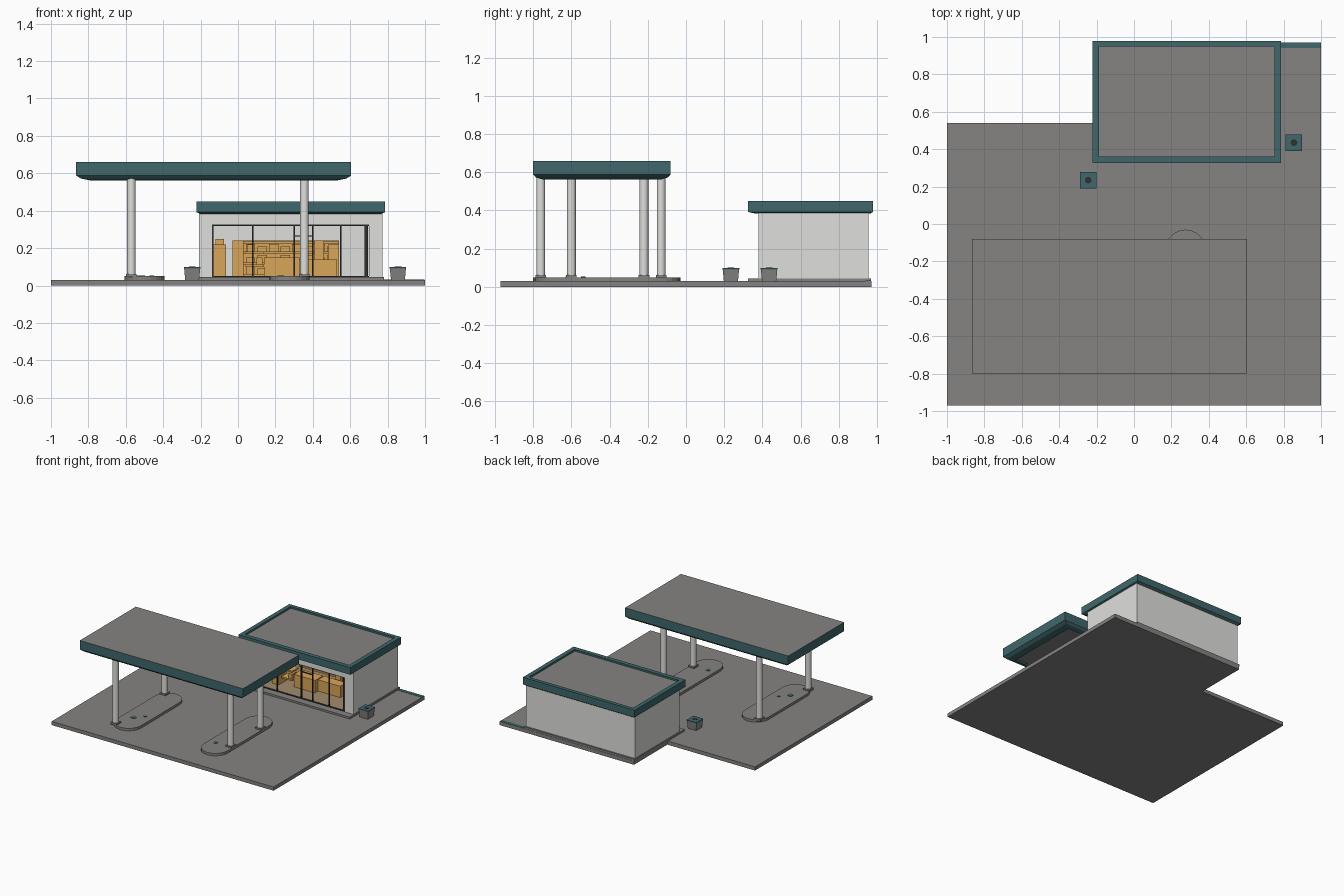
import bpy, bmesh, math


def material(name, rgb):
    m = bpy.data.materials.new(name)
    m.diffuse_color = (*rgb, 1)
    return m


GREY = material("concrete grey", (0.235, 0.228, 0.222))
TEAL = material("dark teal", (0.05, 0.135, 0.145))
WHITE = material("off white", (0.74, 0.74, 0.72))
ORANGE = material("warm orange", (0.70, 0.38, 0.10))
TAN = material("tan floor", (0.36, 0.26, 0.15))
DARK = material("dark frame", (0.03, 0.03, 0.03))


def finish(name, bm, *mats):
    bmesh.ops.recalc_face_normals(bm, faces=bm.faces)
    me = bpy.data.meshes.new(name)
    bm.to_mesh(me)
    bm.free()
    for m in mats:
        me.materials.append(m)
    ob = bpy.data.objects.new(name, me)
    bpy.context.collection.objects.link(ob)
    return ob


def boxes(name, mat, *dims):
    """One object from boxes given as (x0, x1, y0, y1, z0, z1)."""
    bm = bmesh.new()
    for x0, x1, y0, y1, z0, z1 in dims:
        vs = bmesh.ops.create_cube(bm, size=1)["verts"]
        for v in vs:
            v.co = (x0 if v.co.x < 0 else x1, y0 if v.co.y < 0 else y1,
                    z0 if v.co.z < 0 else z1)
    return finish(name, bm, mat)


def prism(name, pts, z0, z1, mat):
    bm = bmesh.new()
    f = bm.faces.new([bm.verts.new((x, y, z0)) for x, y in pts])
    top = bmesh.ops.extrude_face_region(bm, geom=[f])["geom"]
    for v in top:
        if isinstance(v, bmesh.types.BMVert):
            v.co.z = z1
    return finish(name, bm, mat)


def cylinder(name, x, y, r, z0, z1, mat, n=20):
    pts = [(x + r * math.cos(2 * math.pi * i / n), y + r * math.sin(2 * math.pi * i / n))
           for i in range(n)]
    ob = prism(name, pts, z0, z1, mat)
    for p in ob.data.polygons:
        p.use_smooth = abs(p.normal.z) < 0.5
    return ob


def rings(name, levels, *mats):
    """Stacked rectangles (x0, x1, y0, y1, z), capped at both ends."""
    bm = bmesh.new()
    loops = [[bm.verts.new(p) for p in ((a, c, z), (b, c, z), (b, d, z), (a, d, z))]
             for a, b, c, d, z in levels]
    bm.faces.new(loops[0])
    for lo, hi in zip(loops, loops[1:]):
        for i in range(4):
            j = (i + 1) % 4
            bm.faces.new((lo[i], lo[j], hi[j], hi[i]))
    bm.faces.new(loops[-1])
    return finish(name, bm, *mats)


# L-shaped forecourt slab
prism("forecourt_slab", [(-1, -0.97), (1, -0.97), (1, 0.97), (-0.21, 0.97),
                         (-0.21, 0.54), (-1, 0.54)], 0, 0.03, GREY)
boxes("back_edge_strip", TEAL, (0.78, 0.998, 0.94, 0.969, 0.029, 0.032))

# Canopy: grey top and soffit panel, teal fascia
canopy = rings("canopy", [(-0.78, 0.52, -0.74, -0.14, 0.572),
                          (-0.79, 0.53, -0.75, -0.13, 0.562),
                          (-0.84, 0.58, -0.785, -0.095, 0.572),
                          (-0.865, 0.605, -0.80, -0.08, 0.588),
                          (-0.865, 0.605, -0.80, -0.08, 0.66)], TEAL, GREY)
for p in canopy.data.polygons:
    zs = [canopy.data.vertices[i].co.z for i in p.vertices]
    if max(zs) - min(zs) < 0.001:
        p.material_index = 1

# Pump islands with their columns
for side, xc, y0, y1, col_x, col_ys in (("left", -0.50, -0.80, -0.085, -0.57, (-0.76, -0.13)),
                                        ("right", 0.275, -0.79, -0.03, 0.355, (-0.60, -0.22))):
    r = 0.108
    pts = [(xc + r * math.cos(math.pi * i / 10), y1 - r + r * math.sin(math.pi * i / 10))
           for i in range(11)]
    pts += [(xc - r * math.cos(math.pi * i / 10), y0 + r - r * math.sin(math.pi * i / 10))
            for i in range(11)]
    prism(side + "_island", pts, 0.029, 0.05, GREY)
    for k, y in enumerate(col_ys):
        tag = side + ("_front", "_back")[k]
        cylinder(tag + "_column", col_x, y, 0.023, 0.05, 0.575, WHITE)
        boxes(tag + "_column_foot", GREY,
              (col_x - 0.028, col_x + 0.028, y - 0.028, y + 0.028, 0.045, 0.062))

# Small round covers on the islands
for x, y, r in ((-0.52, -0.60, 0.022), (-0.46, -0.537, 0.012), (0.228, -0.614, 0.018)):
    cylinder("island_cover", x, y, r, 0.049, 0.053, TEAL, 12)

# Shop shell: plinth, walls around the wide front opening, floor
boxes("shop_plinth", GREY, (-0.215, 0.78, 0.325, 0.968, 0.029, 0.045))
boxes("shop_walls", WHITE,
      (-0.208, -0.185, 0.38, 0.955, 0.045, 0.40),
      (0.75, 0.773, 0.38, 0.955, 0.045, 0.40),
      (-0.185, 0.75, 0.932, 0.955, 0.045, 0.40),
      (-0.185, -0.14, 0.38, 0.403, 0.045, 0.40),
      (0.70, 0.75, 0.38, 0.403, 0.045, 0.40),
      (-0.14, 0.70, 0.38, 0.403, 0.325, 0.40))
boxes("shop_floor", TAN, (-0.185, 0.75, 0.39, 0.932, 0.044, 0.048))

# Shop roof: teal fascia with a raised rim around a grey deck
roof = rings("shop_roof", [(-0.20, 0.765, 0.365, 0.965, 0.383),
                           (-0.222, 0.785, 0.325, 0.978, 0.392),
                           (-0.222, 0.785, 0.325, 0.978, 0.45),
                           (-0.188, 0.75, 0.36, 0.948, 0.45),
                           (-0.188, 0.75, 0.36, 0.948, 0.436)], TEAL, GREY)
for p in roof.data.polygons:
    if p.center.z < 0.384 or (abs(p.normal.z) > 0.9 and 0.43 < p.center.z < 0.44):
        p.material_index = 1

# Window and door frames
bars = [(x - 0.004, x + 0.004, 0.384, 0.396, 0.045, 0.325)
        for x in (-0.136, 0.08, 0.30, 0.40, 0.55, 0.692)]
bars += [(-0.14, 0.70, 0.384, 0.396, 0.319, 0.325), (-0.14, 0.70, 0.384, 0.396, 0.045, 0.051),
         (0.676, 0.688, 0.384, 0.396, 0.05, 0.32), (0.30, 0.40, 0.384, 0.396, 0.262, 0.267)]
boxes("window_frames", DARK, *bars)

# Shop furniture
boxes("standing_cooler", ORANGE, (-0.13, -0.065, 0.52, 0.59, 0.048, 0.22),
      (-0.12, -0.075, 0.53, 0.58, 0.22, 0.25))
shelf = [(-0.03, 0.54, 0.91, 0.93, 0.048, 0.24)]
shelf += [(-0.03, 0.54, 0.83, 0.91, z, z + 0.012) for z in (0.05, 0.11, 0.17, 0.225)]
shelf += [(-0.02 + 0.062 * i, 0.03 + 0.062 * i, 0.84, 0.91, z, z + 0.03 + 0.012 * ((i + k) % 2))
          for i in range(9) for k, z in enumerate((0.06, 0.12, 0.18))]
boxes("back_shelves", ORANGE, *shelf)
boxes("front_display_rack", ORANGE, (-0.03, 0.03, 0.48, 0.58, 0.048, 0.24),
      (0.04, 0.14, 0.50, 0.58, 0.10, 0.112), (0.04, 0.14, 0.50, 0.58, 0.17, 0.182),
      (0.05, 0.08, 0.51, 0.57, 0.182, 0.22), (0.10, 0.13, 0.51, 0.57, 0.112, 0.15))
boxes("counter", ORANGE, (0.14, 0.33, 0.52, 0.62, 0.048, 0.15),
      (0.33, 0.53, 0.56, 0.64, 0.048, 0.14))
boxes("side_display_racks", ORANGE, (0.41, 0.46, 0.66, 0.72, 0.048, 0.24),
      (0.48, 0.54, 0.66, 0.72, 0.048, 0.22))

# Litter bins: grey body, teal lid with a round opening
for side, x, y in (("left", -0.245, 0.235), ("right", 0.855, 0.435)):
    rings(side + "_bin", [(x - 0.037, x + 0.037, y - 0.037, y + 0.037, 0.029),
                          (x - 0.043, x + 0.043, y - 0.043, y + 0.043, 0.092)], GREY)
    boxes(side + "_bin_lid", TEAL, (x - 0.044, x + 0.044, y - 0.044, y + 0.044, 0.092, 0.10))
    cylinder(side + "_bin_opening", x, y, 0.018, 0.099, 0.102, DARK, 14)
